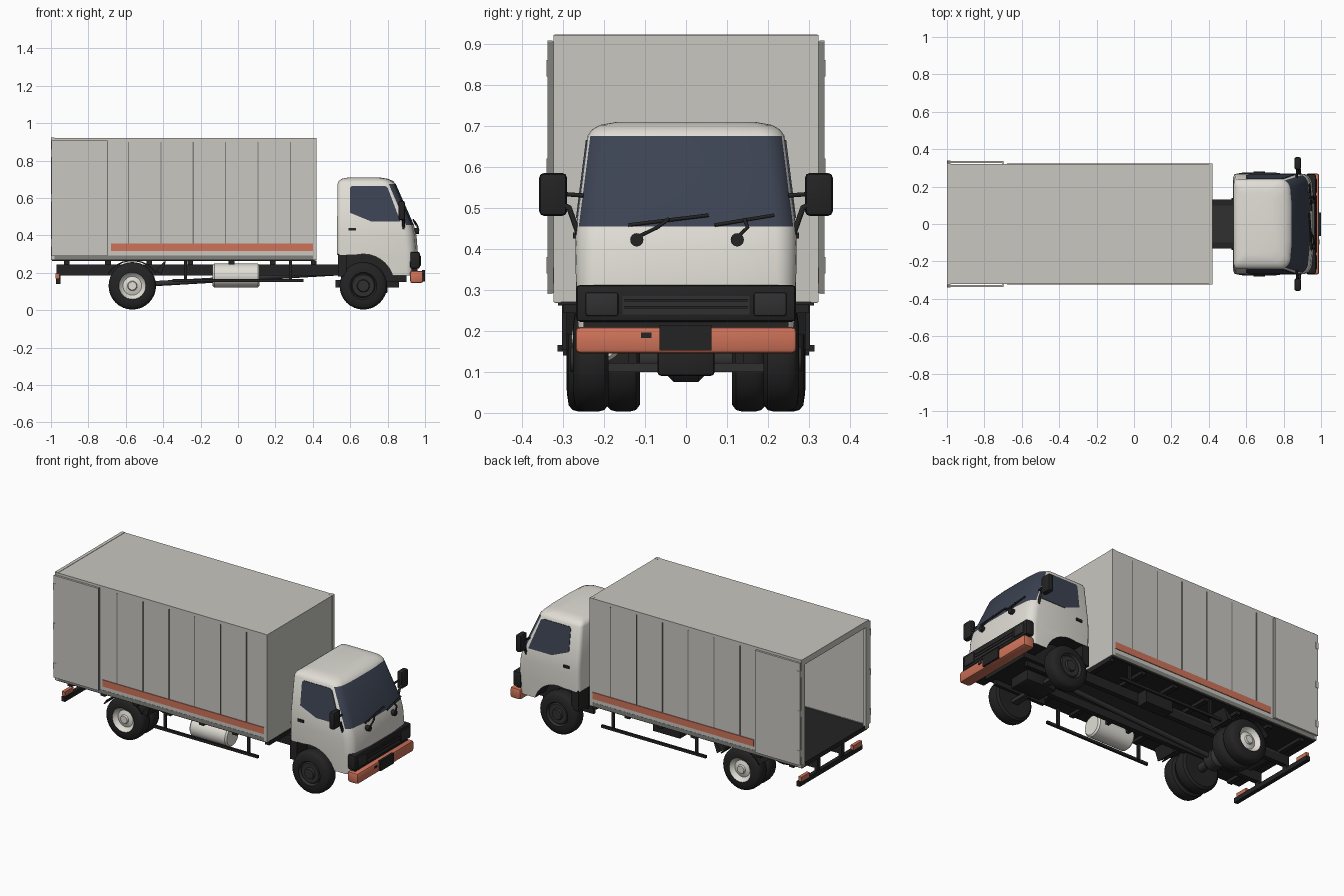
import bpy, bmesh
from math import sin, cos, pi, radians
from mathutils import Vector

if "Cube" in bpy.data.objects:
    bpy.data.objects.remove(bpy.data.objects["Cube"])


def material(name, *rgb):
    m = bpy.data.materials.new(name)
    m.use_nodes = True
    m.diffuse_color = (*rgb, 1)
    bsdf = next(n for n in m.node_tree.nodes if n.type == "BSDF_PRINCIPLED")
    bsdf.inputs["Base Color"].default_value = (*rgb, 1)
    return m


GREY = material("box grey", .58, .57, .53)
TRIM = material("trim grey", .22, .22, .2)
WHITE = material("cab white", .75, .73, .67)
GLASS = material("dark glass", .045, .056, .085)
ORANGE = material("orange", .62, .17, .1)
BLACK = material("black", .017, .017, .018)
DARK = material("dark grey", .03, .03, .031)


def finish(name, bm, mats, smooth=True):
    bmesh.ops.recalc_face_normals(bm, faces=bm.faces)
    me = bpy.data.meshes.new(name)
    bm.to_mesh(me)
    bm.free()
    for m in mats:
        me.materials.append(m)
    if smooth:
        me.shade_smooth()
        me.set_sharp_from_angle(angle=radians(35))
    ob = bpy.data.objects.new(name, me)
    bpy.context.collection.objects.link(ob)
    return ob


def box(name, x, y, z, mat, bevel=0):
    bm = bmesh.new()
    bmesh.ops.create_cube(bm, size=1)
    for v in bm.verts:
        v.co = [(a + b) / 2 + c * abs(b - a) for (a, b), c in zip((x, y, z), v.co)]
    if bevel:
        bmesh.ops.bevel(bm, geom=bm.edges[:], offset=bevel, segments=2,
                        affect="EDGES", profile=.5)
    return finish(name, bm, [mat], bevel > 0)


def pair(name, x, y, z, mat, bevel=0):
    for side, s in (("left", 1), ("right", -1)):
        box(side + "_" + name, x, (s * y[0], s * y[1]), z, mat, bevel)


def lathe(name, profile, centre, mats, s=1, rim=0, axis="Y"):
    """Turn (radius, depth) points; faces nearer than rim take the second colour."""
    bm = bmesh.new()
    vs = [bm.verts.new((r, d * s, 0)) for r, d in profile]
    es = [bm.edges.new(e) for e in zip(vs, vs[1:])]
    bmesh.ops.spin(bm, geom=vs + es, cent=(0, 0, 0), axis=(0, 1, 0),
                   angle=2 * pi, steps=32, use_duplicate=False)
    bmesh.ops.remove_doubles(bm, verts=bm.verts[:], dist=.0004)
    for f in bm.faces:
        c = f.calc_center_median()
        if rim and (c.x ** 2 + c.z ** 2) ** .5 < rim and c.y * s > -.05:
            f.material_index = 1
    for v in bm.verts:
        if axis == "X":
            v.co = (v.co.y, v.co.x, v.co.z)
        v.co += Vector(centre)
    return finish(name, bm, mats)


def prism(name, pts, depth, mat):
    bm = bmesh.new()
    f = bm.faces.new([bm.verts.new(p) for p in pts])
    new = bmesh.ops.extrude_face_region(bm, geom=[f])["geom"]
    bmesh.ops.translate(bm, vec=depth, verts=[g for g in new if isinstance(g, bmesh.types.BMVert)])
    return finish(name, bm, [mat], False)


def rod(name, pts, radius, mat):
    cu = bpy.data.curves.new(name, "CURVE")
    cu.dimensions = "3D"
    cu.bevel_depth, cu.bevel_resolution, cu.use_fill_caps = radius, 1, True
    sp = cu.splines.new("POLY")
    sp.points.add(len(pts) - 1)
    for p, co in zip(sp.points, pts):
        p.co = (*co, 1)
    cu.materials.append(mat)
    ob = bpy.data.objects.new(name, cu)
    bpy.context.collection.objects.link(ob)


# Cargo box: an open-backed shell with doors folded against the sides
box("box_roof", (-1, .42), (-.32, .32), (.905, .92), GREY)
box("box_front_wall", (.405, .42), (-.32, .32), (.27, .91), GREY)
box("box_floor", (-.995, .41), (-.312, .312), (.262, .288), BLACK)
pair("box_wall", (-1, .41), (.308, .32), (.29, .91), GREY)
pair("box_bottom_rail", (-1, .42), (.305, .321), (.268, .292), TRIM)
pair("box_front_post", (.4, .421), (.30, .323), (.27, .921), GREY)
pair("box_rear_post", (-1, -.98), (.29, .323), (.27, .92), GREY)
box("box_rear_header", (-1, -.98), (-.32, .32), (.885, .922), GREY)
pair("open_door", (-.998, -.70), (.326, .338), (.29, .908), GREY)
pair("door_edge_seal", (-.704, -.698), (.32, .337), (.292, .906), TRIM)
for z in (.36, .6, .84):
    pair("door_hinge", (-1, -.98), (.315, .34), (z - .02, z + .02), GREY)
pair("box_stripe", (-.68, .4), (.318, .3245), (.315, .355), ORANGE)
for i in range(6):
    x = -.585 + i * .173
    pair("wall_seam", (x - .003, x + .003), (.318, .3225), (.356, .9), TRIM)

# Chassis
pair("chassis_rail", (-.97, .9), (.1, .13), (.185, .245), BLACK)
box("chassis_deck", (-.9, .6), (-.13, .13), (.232, .245), DARK)
for i in range(7):
    x = -.93 + i * .22
    box("floor_crossmember", (x, x + .03), (-.3, .3), (.243, .266), BLACK)
box("engine_block", (.55, .9), (-.16, .16), (.15, .3), BLACK)
pair("side_guard", (-.35, .35), (.3, .313), (.15, .166), BLACK)
for x in (-.28, .28):
    pair("guard_bracket", (x - .008, x + .008), (.29, .302), (.155, .262), BLACK)
box("rear_bar", (-.972, -.948), (-.3, .3), (.14, .168), BLACK)
pair("rear_bar_post", (-.968, -.95), (.1, .13), (.15, .2), BLACK)
pair("rear_lamp", (-.975, -.955), (.21, .29), (.168, .195), ORANGE)
tank = [(0, .115), (.055, .115), (.064, .106), (.064, -.126), (.055, -.135), (0, -.135)]
lathe("fuel_tank", tank, (0, -.215, .185), [WHITE], axis="X")
for x in (-.08, .06):
    box("tank_bracket", (x - .01, x + .01), (-.22, -.12), (.18, .25), BLACK)
box("battery_box", (-.1, .08), (.13, .2), (.16, .24), BLACK)
rod("drive_shaft", [(-.56, 0, .135), (.55, 0, .2)], .016, DARK)

# Wheels and axles
tyre = [(.085, 0), (.112, -.004), (.123, -.014), (.127, -.03), (.127, -.06),
        (.123, -.076), (.11, -.086), (.06, -.086), (0, -.08)]
dish = [(0, -.004), (.022, -.004), (.026, -.014), (.05, -.022), (.064, -.012), (.072, .001)]
hub = [(0, .006), (.03, .006), (.034, -.006), (.058, -.006), (.064, -.014), (.072, .001)]
for side, s in (("left", 1), ("right", -1)):
    lathe(side + "_front_wheel", hub + tyre, (.67, s * .275, .13), [BLACK, DARK], s, .075)
    lathe(side + "_rear_outer_wheel", dish + tyre, (-.565, s * .29, .13), [BLACK, WHITE], s, .075)
    lathe(side + "_rear_inner_wheel", dish + tyre, (-.565, s * .198, .13), [BLACK, DARK], s, .075)
    # Rear mudguard arc
    arc = [(-.565 + r * cos(a), s * .15, .13 + r * sin(a) * .92)
           for r, steps in ((.15, range(10)), (.143, range(9, -1, -1)))
           for a in (radians(30 + 13.5 * k) for k in steps)]
    prism(side + "_rear_mudguard", arc, (0, s * .14, 0), BLACK)
    flap = [(-.44, s * .16, .21), (-.395, s * .16, .26), (-.385, s * .16, .26), (-.41, s * .16, .19)]
    prism(side + "_mud_flap", flap, (0, s * .13, 0), BLACK)
lathe("rear_axle", [(0, .2), (.025, .2), (.025, .06), (.055, .03), (.055, -.03),
                    (.025, -.06), (.025, -.2), (0, -.2)], (-.565, 0, .13), [DARK])
box("front_axle", (.65, .69), (-.2, .2), (.1, .122), DARK)
box("sump", (.6, .8), (-.07, .07), (.09, .17), BLACK, .01)
pair("front_spring", (.52, .86), (.12, .14), (.12, .16), BLACK)

# Cab: stacked rounded outlines (height, back, front, half width, front corner)
LEVELS = [(.185, .53, .955, .262, .04), (.3, .53, .966, .268, .045),
          (.4, .53, .958, .27, .05), (.455, .53, .944, .268, .05),
          (.675, .533, .846, .24, .05), (.69, .538, .832, .23, .05),
          (.702, .555, .805, .21, .05), (.709, .59, .76, .17, .05)]
Z_SILL, Z_HEAD = .455, .675


def outline(z, xb, xf, w, r):
    half = [(xf - r + r * cos(a), w - r + r * sin(a)) for a in (k * pi / 12 for k in range(7))]
    half = [(xf, (w - r) * .5)] + half
    rb = .025
    half += [(xb + rb - rb * sin(a), w - rb + rb * cos(a)) for a in (k * pi / 6 for k in range(4))]
    half = [(x - .3 * y * y * (x - xb) / (xf - xb), y, z) for x, y in half]
    return half + [(x, -y, z) for x, y, z in reversed(half)]


bm = bmesh.new()
rings = [[bm.verts.new(p) for p in outline(*lv)] for lv in LEVELS]
for lo, hi in zip(rings, rings[1:]):
    for i in range(len(lo)):
        j = (i + 1) % len(lo)
        bm.faces.new((lo[i], lo[j], hi[j], hi[i]))
bm.faces.new(rings[-1])
floor = bm.faces.new(list(reversed(rings[0])))
floor.material_index = 2
bmesh.ops.recalc_face_normals(bm, faces=bm.faces)
for f in bm.faces:
    if Z_SILL < f.calc_center_median().z < Z_HEAD and f.normal.x > .4:
        f.material_index = 1
cab = finish("cab", bm, [WHITE, GLASS, BLACK])

# Wheel arches cut through the cab
arch = lathe("arch_cutter", [(0, .4), (.165, .4), (.165, -.4), (0, -.4)], (.67, 0, .135), [BLACK])
sill = box("sill_cutter", (.45, .66), (-.4, .4), (.1, .295), BLACK)
for cutter in (arch, sill):
    cutter.hide_render = True
    mod = cab.modifiers.new("cut", "BOOLEAN")
    mod.operation, mod.object, mod.solver = "DIFFERENCE", cutter, "EXACT"
    mod.material_mode = "TRANSFER"
    bpy.context.view_layer.objects.active = cab
    bpy.ops.object.modifier_apply(modifier=mod.name)
    bpy.data.objects.remove(cutter)
cab.data.set_sharp_from_angle(angle=radians(35))

# Side glass, mirrors, handles and guards
WINDOW = [(.6, .655), (.61, .665), (.785, .665), (.80, .655), (.868, .475), (.71, .475), (.6, .52)]
for side, s in (("left", 1), ("right", -1)):
    pts = [(x, s * (.265 - (z - Z_SILL) * .028 / .22), z) for x, z in WINDOW]
    prism(side + "_side_window", pts, (0, s * .006, 0), GLASS)
    rod(side + "_mirror_arm", [(.885, s * .26, .43), (.885, s * .285, .5), (.88, s * .325, .52)], .008, BLACK)
    rod(side + "_mirror_stay", [(.87, s * .25, .53), (.875, s * .32, .535)], .006, BLACK)
pair("mirror", (.857, .893), (.29, .358), (.48, .585), BLACK, .012)
pair("door_handle", (.59, .63), (.262, .276), (.425, .44), BLACK)
pair("front_mudguard", (.535, .58), (.17, .265), (.18, .3), BLACK)

# Nose: grille, lamps, bumper and plate
box("grille_surround", (.92, .972), (-.268, .268), (.222, .312), BLACK, .01)
box("grille_insert", (.965, .975), (-.155, .155), (.24, .285), DARK)
for z in (.255, .272):
    box("grille_bar", (.97, .979), (-.15, .15), (z, z + .006), BLACK)
pair("headlamp", (.96, .978), (.165, .245), (.236, .294), DARK, .006)
box("bumper", (.92, .99), (-.27, .27), (.145, .21), ORANGE, .012)
box("bumper_bracket", (.88, .96), (-.25, .25), (.2, .23), BLACK)
box("number_plate", (.985, 1), (-.065, .062), (.152, .214), BLACK)
box("tow_cover", (.985, .993), (-.11, -.084), (.183, .196), BLACK)

# Wipers
for name, y, knee, ends in (("right", -.12, -.07, (-.14, .055)), ("left", .125, .15, (.07, .215))):
    lathe(name + "_wiper_pivot", [(0, .016), (.016, .016), (.016, -.02), (0, -.02)],
          (.953, y, .422), [BLACK], axis="X")
    rod(name + "_wiper_arm", [(.965, y, .428), (.958, knee, .452), (.946, sum(ends) / 2, .473)], .005, BLACK)
    rod(name + "_wiper_blade", [(.95, ends[0], .458), (.938, ends[1], .482)], .005, BLACK)
